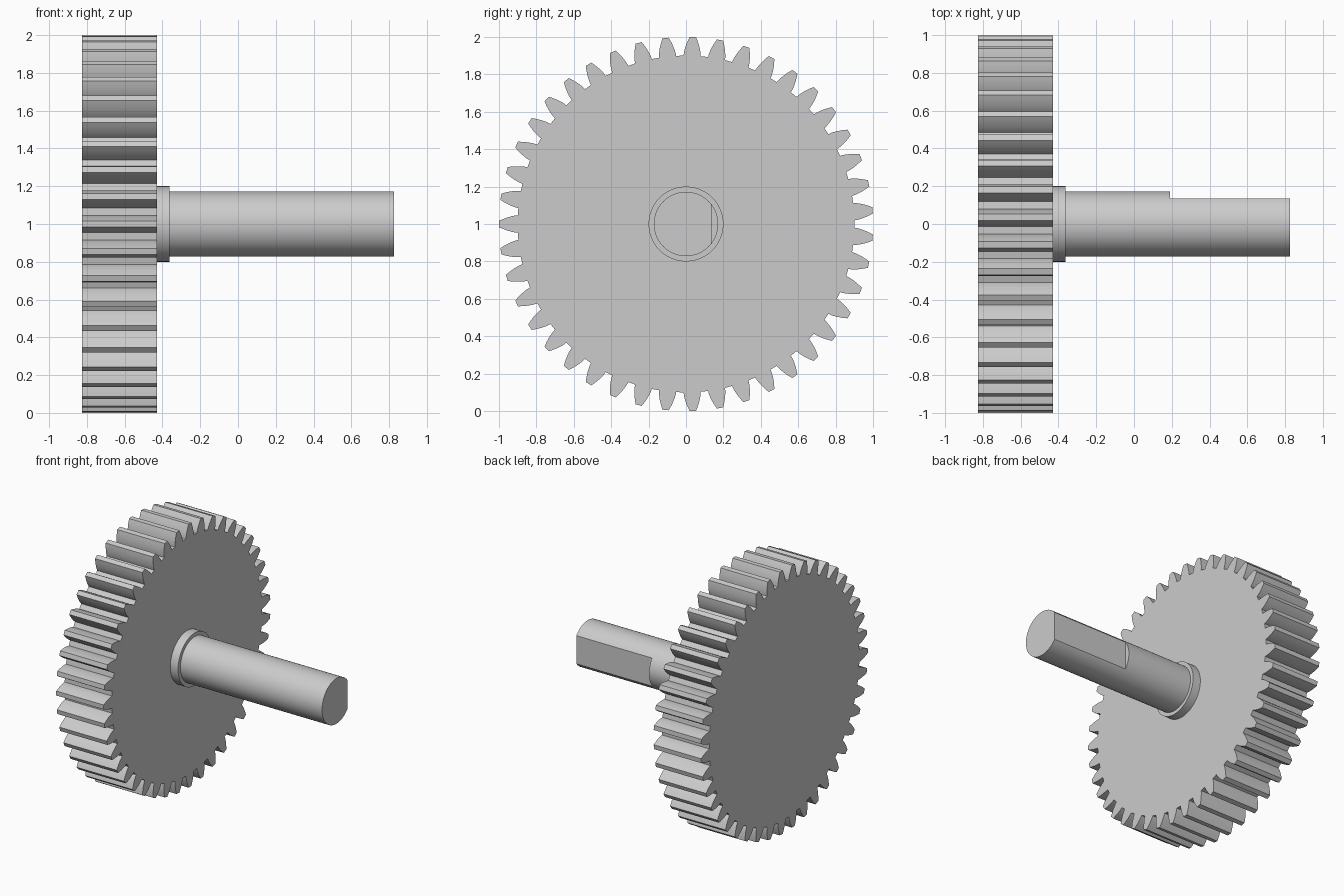
import bpy
import bmesh
from math import pi, sin, cos, tan, acos, radians

if "Cube" in bpy.data.objects:
    bpy.data.objects.remove(bpy.data.objects["Cube"], do_unlink=True)

AXIS_Z = 1.0
TEETH = 43
TIP_R = 1.0
MODULE = 2 * TIP_R / (TEETH + 2)
PITCH_R = MODULE * TEETH / 2
BASE_R = PITCH_R * cos(radians(20))
ROOT_R = TIP_R - 2.25 * MODULE

grey = bpy.data.materials.new("plain grey")
grey.use_nodes = True
colour = (0.6, 0.6, 0.6, 1)
grey.diffuse_color = colour
grey.node_tree.nodes["Principled BSDF"].inputs["Base Color"].default_value = colour


def extrude_x(name, profile, x0, x1):
    """Solid made by sweeping a (y, z) outline along x."""
    bm = bmesh.new()
    base = bm.faces.new([bm.verts.new((x0, y, z + AXIS_Z)) for y, z in profile])
    swept = bmesh.ops.extrude_face_region(bm, geom=[base], use_keep_orig=True)
    moved = [v for v in swept["geom"] if isinstance(v, bmesh.types.BMVert)]
    bmesh.ops.translate(bm, verts=moved, vec=(x1 - x0, 0, 0))
    bmesh.ops.recalc_face_normals(bm, faces=bm.faces)
    mesh = bpy.data.meshes.new(name)
    bm.to_mesh(mesh)
    bm.free()
    mesh.materials.append(grey)
    obj = bpy.data.objects.new(name, mesh)
    bpy.context.collection.objects.link(obj)
    return obj


def polar(r, a):
    return (r * cos(a), r * sin(a))


def circle(r, sides=96):
    return [polar(r, 2 * pi * i / sides) for i in range(sides)]


def involute(a):
    return tan(a) - a


def half_angle(r):
    """Half the angle a tooth spans at radius r."""
    pressure = acos(min(1, BASE_R / r))
    return pi / (2 * TEETH) + involute(radians(20)) - involute(pressure)


def gear_outline(steps=6):
    radii = [ROOT_R + (TIP_R - ROOT_R) * i / steps for i in range(steps + 1)]
    points = []
    for tooth in range(TEETH):
        mid = pi + 2 * pi * tooth / TEETH
        points += [polar(r, mid - half_angle(r)) for r in radii]
        points += [polar(r, mid + half_angle(r)) for r in reversed(radii)]
    return points


# Toothed wheel, shoulder and shaft along x
gear_wheel = extrude_x("gear_wheel", gear_outline(), -0.826, -0.428)
collar = extrude_x("shaft_collar", circle(0.2), -0.428, -0.363)
shaft = extrude_x("shaft", circle(0.172), -0.363, 0.826)

# Flat milled on the back of the shaft end
square = [(0.135, -0.3), (0.4, -0.3), (0.4, 0.3), (0.135, 0.3)]
cutter = extrude_x("flat_cutter", square, 0.19, 1.0)
cutter.hide_render = True
cut = shaft.modifiers.new("flat", 'BOOLEAN')
cut.operation = 'DIFFERENCE'
cut.solver = 'EXACT'
cut.object = cutter
bpy.context.view_layer.objects.active = shaft
bpy.ops.object.modifier_apply(modifier=cut.name)
bpy.data.objects.remove(cutter, do_unlink=True)

# Smooth curved walls, keep crisp edges
bpy.ops.object.select_all(action='DESELECT')
for part in (gear_wheel, collar, shaft):
    part.select_set(True)
bpy.ops.object.shade_smooth_by_angle(angle=radians(30))
